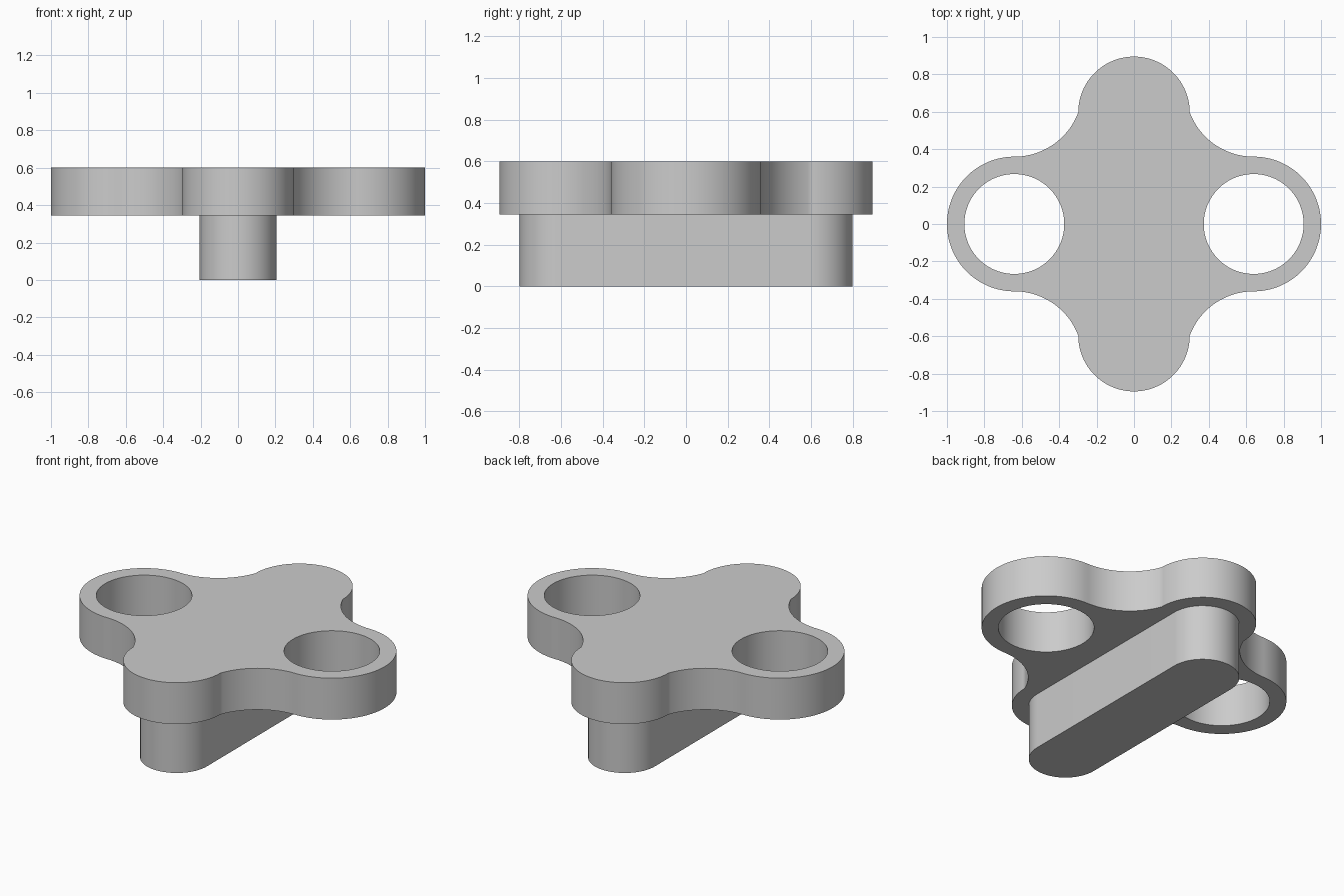
import bpy, bmesh, math

cube = bpy.data.objects.get("Cube")
if cube:
    bpy.data.objects.remove(cube, do_unlink=True)

grey = bpy.data.materials.new("plain grey")
grey.use_nodes = True
grey.diffuse_color = (0.6, 0.6, 0.6, 1)
grey.node_tree.nodes["Principled BSDF"].inputs["Base Color"].default_value = (0.6, 0.6, 0.6, 1)


def arc(cx, cy, r, start, end, steps=32):
    """Points along an arc, angles in degrees."""
    angles = [math.radians(start + (end - start) * i / steps) for i in range(steps + 1)]
    return [(cx + r * math.cos(a), cy + r * math.sin(a)) for a in angles]


def slab(name, loops, bottom, top):
    """Solid from closed outlines; inner outlines become holes."""
    curve = bpy.data.curves.new(name + "_outline", "CURVE")
    curve.dimensions = "2D"
    curve.fill_mode = "BOTH"
    curve.extrude = (top - bottom) / 2
    for points in loops:
        clean = [p for i, p in enumerate(points) if math.dist(p, points[i - 1]) > 1e-4]
        spline = curve.splines.new("POLY")
        spline.points.add(len(clean) - 1)
        for point, (x, y) in zip(spline.points, clean):
            point.co = (x, y, 0, 1)
        spline.use_cyclic_u = True
    helper = bpy.data.objects.new(name + "_helper", curve)
    bpy.context.collection.objects.link(helper)
    bpy.context.view_layer.update()
    evaluated = helper.evaluated_get(bpy.context.evaluated_depsgraph_get())
    mesh = bpy.data.meshes.new_from_object(evaluated)
    bpy.data.objects.remove(helper, do_unlink=True)
    bpy.data.curves.remove(curve)

    # Weld caps to walls
    bm = bmesh.new()
    bm.from_mesh(mesh)
    bmesh.ops.remove_doubles(bm, verts=bm.verts, dist=1e-4)
    bmesh.ops.recalc_face_normals(bm, faces=bm.faces)
    bmesh.ops.translate(bm, verts=bm.verts, vec=(0, 0, (top + bottom) / 2))
    bm.to_mesh(mesh)
    bm.free()
    mesh.name = name
    mesh.materials.clear()
    mesh.materials.append(grey)
    obj = bpy.data.objects.new(name, mesh)
    bpy.context.collection.objects.link(obj)
    bpy.ops.object.select_all(action="DESELECT")
    obj.select_set(True)
    bpy.context.view_layer.objects.active = obj
    bpy.ops.object.shade_smooth_by_angle(angle=math.radians(30))
    return obj


# Main dimensions
ring_x, ring_r, hole_r = 0.64, 0.36, 0.267
lobe_y, lobe_r = 0.597, 0.298
plate_bottom, plate_top = 0.345, 0.6
foot_r, foot_end = 0.205, 0.8

# Concave fillet leaves the ring tangentially and meets the side of the lobe
dx, dy = ring_x - lobe_r, lobe_y - ring_r
fillet_r = (dx * dx + dy * dy) / (2 * dy)
fillet_y = ring_r + fillet_r
meet = math.degrees(math.atan2(lobe_y - fillet_y, -dx)) % 360

# One quarter of the plate outline, mirrored to the other three
quarter = arc(ring_x, 0, ring_r, 0, 90)
quarter += arc(ring_x, fillet_y, fillet_r, 270, meet)
quarter += arc(0, lobe_y, lobe_r, 0, 90)
half = quarter + [(-x, y) for x, y in reversed(quarter)]
outline = half + [(x, -y) for x, y in reversed(half)]
holes = [arc(side * ring_x, 0, hole_r, 0, 360, 96) for side in (1, -1)]
slab("top_plate", [outline] + holes, plate_bottom, plate_top)

# Rounded bar beneath the plate
bar = arc(0, foot_end - foot_r, foot_r, 0, 180, 48)
bar += arc(0, foot_r - foot_end, foot_r, 180, 360, 48)
slab("foot_bar", [bar], 0, plate_bottom)
